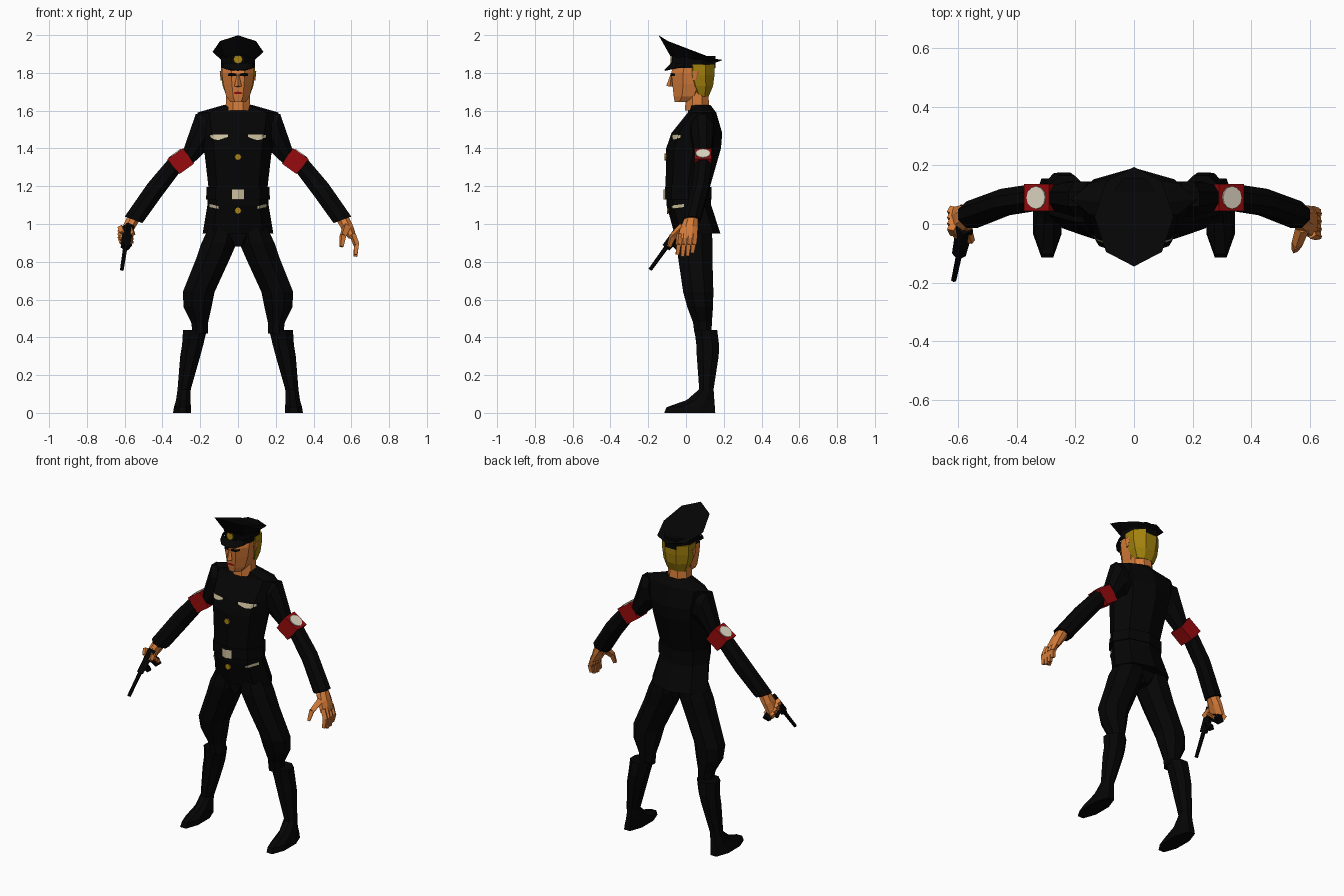
import bpy, bmesh
from math import cos, sin, pi, radians
from mathutils import Vector
from mathutils.bvhtree import BVHTree

if "Cube" in bpy.data.objects:
    bpy.data.objects.remove(bpy.data.objects["Cube"])


def material(name, r, g, b):
    m = bpy.data.materials.new(name)
    m.use_nodes = True
    m.diffuse_color = (r, g, b, 1)
    m.node_tree.nodes["Principled BSDF"].inputs["Base Color"].default_value = (r, g, b, 1)
    return m


BLACK = material("black cloth", .0015, .0015, .0015)
SKIN = material("skin", .67, .2, .04)
HAIR = material("blond hair", .36, .22, .004)
RED = material("red", .31, .003, .004)
CREAM = material("cream", .6, .52, .33)
WHITE = material("off white", .78, .72, .58)
GOLD = material("gold", .4, .23, .005)


def finish(name, bm, mat):
    bmesh.ops.recalc_face_normals(bm, faces=bm.faces)
    me = bpy.data.meshes.new(name)
    bm.to_mesh(me)
    bm.free()
    me.materials.append(mat)
    ob = bpy.data.objects.new(name, me)
    bpy.context.collection.objects.link(ob)
    return ob


def loft(name, mat, rings, side=1, n=8, phase=.5):
    """Rings of (x, y, z, half width, half depth, tilt in degrees)."""
    bm = bmesh.new()
    loops = []
    grow = 1 / cos(phase * 2 * pi / n)
    for x, y, z, a, b, *tilt in rings:
        t = radians(tilt[0]) if tilt else 0
        loop = []
        for k in range(n):
            ang = (k + phase) * 2 * pi / n
            u, v = a * grow * cos(ang), b * grow * sin(ang)
            loop.append(bm.verts.new((side * (x + u * cos(t)), y + v, z + u * sin(t))))
        loops.append(loop)
    for lo, hi in zip(loops, loops[1:]):
        for k in range(n):
            j = (k + 1) % n
            bm.faces.new((lo[k], lo[j], hi[j], hi[k]))
    bm.faces.new(loops[0])
    bm.faces.new(loops[-1])
    return finish(name, bm, mat)


def bar(name, mat, p, q, r1, r2=None, n=4):
    """Tapered prism from p to q."""
    p, q = Vector(p), Vector(q)
    bm = bmesh.new()
    bmesh.ops.create_cone(bm, cap_ends=True, segments=n, radius1=r1,
                          radius2=r1 if r2 is None else r2, depth=(q - p).length)
    rot = (q - p).to_track_quat('Z', 'Y')
    for v in bm.verts:
        v.co = rot @ v.co + (p + q) / 2
    return finish(name, bm, mat)


def surface_y(target, x, z):
    me = target.data
    tree = BVHTree.FromPolygons([v.co for v in me.vertices], [f.vertices for f in me.polygons])
    hit = tree.ray_cast(Vector((x, -1, z)), Vector((0, 1, 0)))[0]
    return hit.y if hit else 0


def plate(name, mat, target, columns, side=1, lift=.007):
    """Thin trim laid on the front of a part; columns of (x, low z, high z)."""
    bm = bmesh.new()
    cols = [[bm.verts.new((side * x, surface_y(target, side * x, z) - lift, z)) for z in (lo, hi)]
            for x, lo, hi in columns]
    for c, d in zip(cols, cols[1:]):
        bm.faces.new((c[0], d[0], d[1], c[1]))
    return finish(name, bm, mat)


def stud(name, target, z, r):
    y = surface_y(target, 0, z)
    bar(name, GOLD, (0, y + .002, z), (0, y - .007, z), r, n=8)


# Jacket and belt
jacket = loft("jacket", BLACK, [
    (0, .06, .95, .187, .122), (0, .015, 1.1, .162, .118), (0, .01, 1.2, .157, .118),
    (0, .04, 1.4, .18, .145), (0, .057, 1.48, .195, .135), (0, .085, 1.59, .215, .075),
    (0, .07, 1.63, .075, .06)], phase=0)
belt = loft("belt", BLACK, [(0, .012, 1.13, .169, .124), (0, .012, 1.195, .166, .124)], phase=0)
plate("belt_buckle", CREAM, belt, [(-.032, 1.13, 1.183), (0, 1.13, 1.183), (.032, 1.13, 1.183)])
for z in (1.07, 1.355):
    stud("jacket_button", jacket, z, .018)
loft("trouser_seat", BLACK, [(0, .04, .88, .03, .07), (0, .045, .98, .15, .09)])

# Neck, head and hair
loft("neck", SKIN, [(0, .06, 1.6, .066, .066), (0, .058, 1.72, .062, .056)])
head = loft("head", SKIN, [
    (0, -.02, 1.645, .04, .04), (0, .01, 1.675, .062, .075), (0, .025, 1.74, .078, .097),
    (0, .03, 1.8, .086, .108), (0, .035, 1.85, .085, .1)])
loft("hair", HAIR, [
    (0, .085, 1.675, .06, .035), (0, .078, 1.73, .081, .065), (0, .07, 1.79, .091, .081),
    (0, .07, 1.845, .091, .083)])
bar("nose", SKIN, (0, -.078, 1.79), (0, -.085, 1.728), .005, .02)
plate("mouth", RED, head, [(-.022, 1.69, 1.697), (0, 1.687, 1.701), (.022, 1.69, 1.697)], lift=.004)

# Peaked cap
cap_band = loft("cap_band", BLACK, [(0, .04, 1.825, .088, .115), (0, .04, 1.89, .09, .115)])
crown = loft("cap_crown", BLACK, [(0, .04, 1.87, .09, .12), (0, .025, 1.95, .135, .17)], phase=0)
for v in crown.data.vertices:
    d = v.co.y - .04
    v.co.z = 1.905 - .36 * d + .8 * d * d if v.co.z > 1.92 else 1.87 - .12 * d
bm = bmesh.new()
inner, outer = [], []
for k in range(7):
    t = pi * k / 6
    inner.append(bm.verts.new((-.088 * cos(t), -.01 - .07 * sin(t), 1.852)))
    outer.append(bm.verts.new((-.09 * cos(t), -.01 - .105 * sin(t), 1.835 - .02 * sin(t))))
for k in range(6):
    bm.faces.new((inner[k], inner[k + 1], outer[k + 1], outer[k]))
visor = finish("cap_visor", bm, BLACK)
thick = visor.modifiers.new("thickness", 'SOLIDIFY')
thick.thickness = .006
stud("cap_badge", cap_band, 1.872, .023)

for side, label in ((1, "left"), (-1, "right")):
    # Face details
    plate(label + "_eye", BLACK, head, [(.008, 1.783, 1.797), (.035, 1.782, 1.8), (.054, 1.785, 1.797)],
          side, .004)
    loft(label + "_ear", SKIN, [(.086, .046, 1.76, .006, .008), (.09, .053, 1.81, .007, .019)], side)

    # Pocket trim
    plate(label + "_chest_flap", CREAM, jacket,
          [(.052, 1.462, 1.475), (.08, 1.45, 1.475), (.1, 1.445, 1.474), (.125, 1.447, 1.473),
           (.147, 1.458, 1.472)], side)
    plate(label + "_hip_pocket", CREAM, jacket,
          [(.102, 1.08, 1.094), (.115, 1.082, 1.098), (.152, 1.09, 1.106)], side)

    # Sleeve and armband
    loft(label + "_sleeve", BLACK, [
        (.15, .085, 1.495, .09, .06, 75), (.19, .085, 1.49, .098, .06, 70),
        (.262, .09, 1.36, .045, .045, 55), (.342, .09, 1.304, .046, .045, 50),
        (.44, .075, 1.182, .05, .045, 42), (.553, .032, 1.022, .05, .045, 20)], side)
    loft(label + "_armband", RED, [
        (.262, .09, 1.36, .05, .046, 55), (.342, .09, 1.304, .051, .046, 50)], side, n=4)
    bar(label + "_armband_disc", WHITE, (side * .329, .09, 1.367), (side * .3355, .09, 1.376), .039, n=12)

    # Trousers and boots
    loft(label + "_trouser_leg", BLACK, [
        (.2, .09, .42, .04, .045), (.203, .087, .48, .045, .05), (.214, .075, .56, .074, .068),
        (.208, .065, .64, .084, .08), (.135, .05, .81, .089, .09), (.1, .045, .9, .093, .096),
        (.08, .045, .98, .075, .09)], side)
    loft(label + "_boot", BLACK, [
        (.296, .02, 0, .048, .135), (.294, .025, .03, .045, .128), (.29, .077, .068, .038, .073),
        (.285, .108, .125, .035, .038), (.253, .115, .3, .053, .058), (.24, .115, .36, .056, .06),
        (.228, .105, .44, .063, .06)], side)

    # Palm
    loft(label + "_hand", SKIN, [
        (.55, .03, 1.035, .034, .034, 20), (.58, .018, .98, .031, .046, 15),
        (.607, .006, .925, .022, .052, 5)], side)

# Relaxed left hand
for i in range(4):
    y = .045 - .026 * i
    drop = (.02, .004, 0, .01)[i]
    bar("left_finger", SKIN, (.606, y, .945), (.627, y - .006, .89), .018, .017)
    bar("left_fingertip", SKIN, (.627, y - .006, .893), (.622, y - .012, .828 + drop), .017, .013)
bar("left_thumb", SKIN, (.575, -.015, .985), (.556, -.07, .935), .024, .019)
bar("left_thumb_tip", SKIN, (.556, -.07, .938), (.548, -.09, .88), .019, .012)

# Right hand closed around the pistol
for i in range(4):
    y, z = .05 - .02 * i, .9 + .018 * i
    bar("right_finger", SKIN, (-.622, y, z + .03), (-.612, y - .022, z), .018)
    bar("right_fingertip", SKIN, (-.612, y - .022, z), (-.556, y - .03, z + .01), .017, .013)
bar("right_thumb", SKIN, (-.575, -.01, .985), (-.556, -.06, .945), .02, .014)

# Pistol
bar("pistol_body", BLACK, (-.578, -.015, .99), (-.598, -.105, .875), .03, .024)
bar("pistol_barrel", BLACK, (-.596, -.1, .882), (-.615, -.19, .758), .012, .01, n=6)
bar("pistol_grip", BLACK, (-.582, -.035, .955), (-.588, .05, .885), .022, .028)
bar("pistol_magazine", BLACK, (-.59, -.07, .91), (-.592, -.03, .87), .02)
